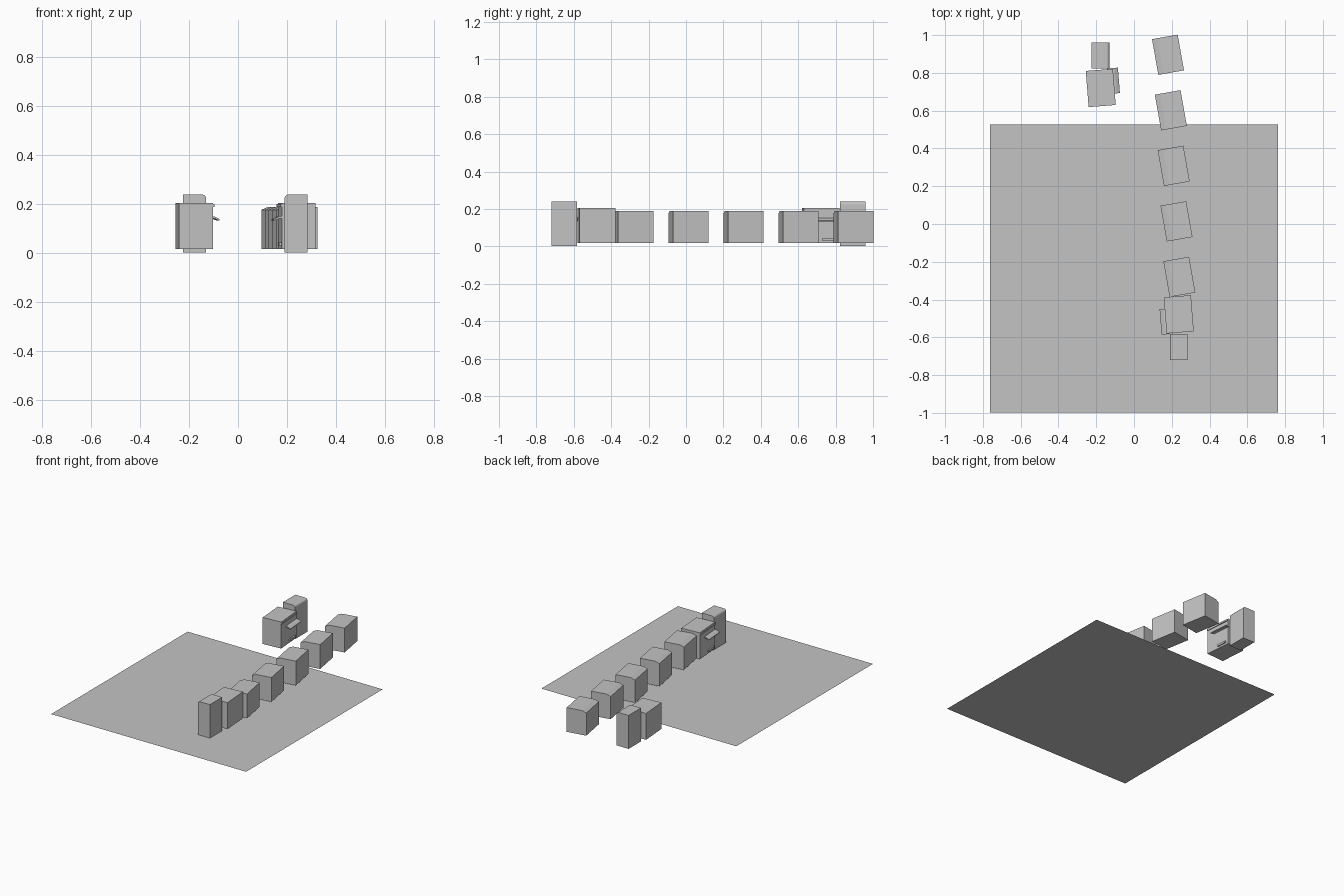
import bpy, bmesh, math
from mathutils import Vector, Matrix

cube = bpy.data.objects.get("Cube")
if cube:
    bpy.data.objects.remove(cube, do_unlink=True)

GREY = (0.55, 0.55, 0.55, 1)
grey = bpy.data.materials.new("plain_grey")
grey.use_nodes = True
grey.diffuse_color = GREY
grey.node_tree.nodes["Principled BSDF"].inputs["Base Color"].default_value = GREY


def finish(bm, name, place):
    """Turn a bmesh into a placed object."""
    mesh = bpy.data.meshes.new(name)
    bm.to_mesh(mesh)
    bm.free()
    mesh.materials.append(grey)
    obj = bpy.data.objects.new(name, mesh)
    obj.matrix_world = place
    bpy.context.collection.objects.link(obj)
    return obj


def extrude_profile(profile, y0, y1):
    """Sweep an x-z outline along y."""
    bm = bmesh.new()
    face = bm.faces.new([bm.verts.new((x, y0, z)) for x, z in profile])
    new = bmesh.ops.extrude_face_region(bm, geom=[face], use_keep_orig=True)
    verts = [g for g in new["geom"] if isinstance(g, bmesh.types.BMVert)]
    bmesh.ops.translate(bm, verts=verts, vec=(0, y1 - y0, 0))
    bmesh.ops.recalc_face_normals(bm, faces=bm.faces)
    return bm


def front_faces(bm):
    top_x = max(v.co.x for v in bm.verts)
    return [f for f in bm.faces
            if f.normal.x > 0.99 and f.calc_center_median().x > top_x - 0.001]


def recess(bm, openings, depth):
    """Sink rectangular openings (y0, y1, z0, z1) into the +x facade."""
    cuts = set()
    for y0, y1, z0, z1 in openings:
        cuts |= {("y", y0), ("y", y1), ("z", z0), ("z", z1)}
    for axis, value in sorted(cuts):
        normal = Vector((0, axis == "y", axis == "z"))
        faces = front_faces(bm)
        geom = faces + list({e for f in faces for e in f.edges})
        geom += list({v for f in faces for v in f.verts})
        bmesh.ops.bisect_plane(bm, geom=geom, plane_co=normal * value, plane_no=normal)
    picked = []
    for f in front_faces(bm):
        c = f.calc_center_median()
        if any(y0 < c.y < y1 and z0 < c.z < z1 for y0, y1, z0, z1 in openings):
            picked.append(f)
    new = bmesh.ops.extrude_face_region(bm, geom=picked)
    verts = [g for g in new["geom"] if isinstance(g, bmesh.types.BMVert)]
    bmesh.ops.translate(bm, verts=verts, vec=(-depth, 0, 0))
    bmesh.ops.recalc_face_normals(bm, faces=bm.faces)


def placed(x, y, degrees):
    return Matrix.Translation((x, y, 0)) @ Matrix.Rotation(math.radians(degrees), 4, "Z")


def block(name, x0, x1, y0, y1, z0, z1, place):
    finish(extrude_profile([(x0, z0), (x1, z0), (x1, z1), (x0, z1)], y0, y1), name, place)


def house(name, place):
    # Sloped strip along the roof front, three tall windows
    bm = extrude_profile([(-.069, .018), (.069, .018), (.069, .178),
                          (.04, .19), (-.069, .19)], -.096, .096)
    recess(bm, [(y - .014, y + .014, .085, .158) for y in (-.055, 0, .055)], .012)
    finish(bm, name, place)


def shop(name, place):
    bm = extrude_profile([(-.069, .018), (.069, .018), (.069, .205),
                          (-.069, .205)], -.096, .096)
    recess(bm, [(-.02, .085, .035, .18)], .025)
    finish(bm, name + "_body", place)
    block(name + "_cornice", .068, .075, -.096, .096, .19, .202, place)
    block(name + "_counter", .04, .078, .005, .075, .03, .045, place)
    # Sloping awning with a turned-down lip
    awning = [(.045, .145), (.08, .142), (.1, .134), (.102, .14), (.085, .149), (.045, .158)]
    finish(extrude_profile(awning, -.035, .1), name + "_awning", place)


def tower(name, place):
    # Rounded top edge on the facade side
    r = .016
    arc = [(.047 - r + r * math.cos(a), .24 - r + r * math.sin(a))
           for a in (math.radians(18 * i) for i in range(6))]
    bm = extrude_profile([(-.047, .003), (.047, .003)] + arc + [(-.047, .24)], -.069, .069)
    recess(bm, [(y - .012, y + .012, .16, .2) for y in (-.03, .03)], .008)
    finish(bm, name, place)


# Ground sheet
bm = bmesh.new()
bmesh.ops.create_grid(bm, x_segments=1, y_segments=1, size=.763)
finish(bm, "ground_sheet", Matrix.Translation((0, -.236, 0)))

# Street row of houses, facades towards -x
for i in range(5):
    house(f"row_house_{i + 1}", placed(.18 + .015 * i, .896 - .294 * i, 190))

# Two facing pairs of shop and tower
shop("front_shop", placed(.24, -.478, 184.5))
tower("front_tower", placed(.237, -.651, 180))
shop("back_shop", placed(-.179, .72, 4.5))
tower("back_tower", placed(-.177, .892, 0))
